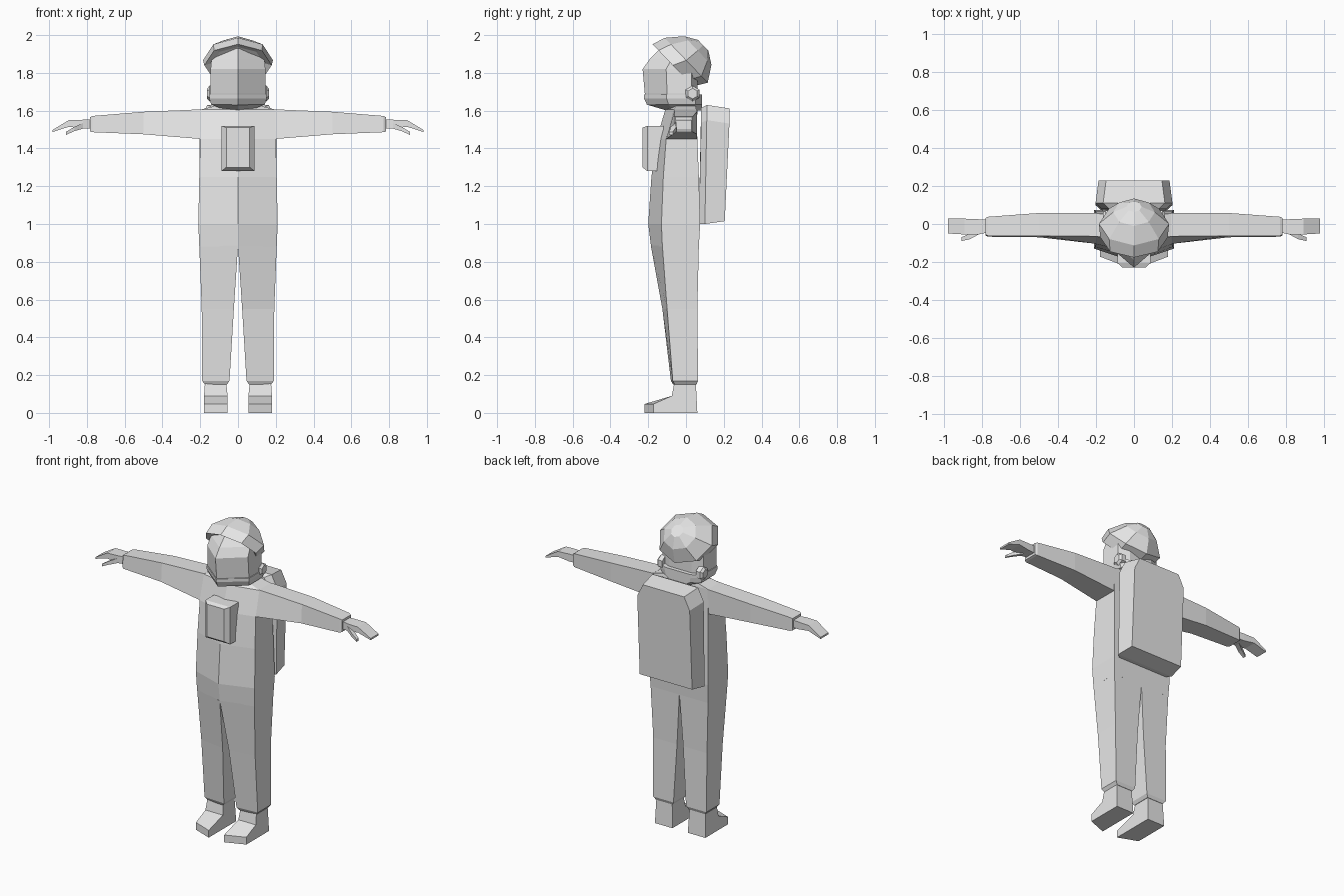
import bpy, bmesh, math
from mathutils import Vector

if "Cube" in bpy.data.objects:
    bpy.data.objects.remove(bpy.data.objects["Cube"])

suit = bpy.data.materials.new("pale_grey")
suit.diffuse_color = (0.8, 0.8, 0.8, 1)
suit.use_nodes = True
suit.node_tree.nodes["Principled BSDF"].inputs["Base Color"].default_value = suit.diffuse_color


def loft(name, rings, mirror=False):
    """Skin a list of equal-length rings, cap both ends, optionally mirror over x."""
    bm = bmesh.new()
    vs = [[bm.verts.new(p) for p in ring] for ring in rings]
    n = len(vs[0])
    for a, b in zip(vs, vs[1:]):
        for i in range(n):
            j = (i + 1) % n
            bm.faces.new((a[i], a[j], b[j], b[i]))
    bm.faces.new(vs[0])
    bm.faces.new(vs[-1])
    bmesh.ops.remove_doubles(bm, verts=bm.verts, dist=0.0005)
    bmesh.ops.recalc_face_normals(bm, faces=bm.faces)
    me = bpy.data.meshes.new(name)
    bm.to_mesh(me)
    bm.free()
    me.materials.append(suit)
    ob = bpy.data.objects.new(name, me)
    bpy.context.collection.objects.link(ob)
    if mirror:
        ob.modifiers.new("mirror", 'MIRROR').use_mirror_merge = False
    return ob


def sym(half, z):
    """Close a half outline (x >= 0) into a symmetric ring at height z."""
    pts = half + [(-x, y) for x, y in reversed(half) if x > 0]
    return [(x, y, z) for x, y in pts]


# Torso with a ridge down the front: z, half width, ridge y, outer front y, back y
torso = [(.88, .205, -.185, -.125, .068), (1.0, .21, -.20, -.13, .075),
         (1.25, .205, -.183, -.12, .068), (1.45, .20, -.155, -.105, .06),
         (1.605, .20, -.11, -.065, .055), (1.63, .10, -.075, -.05, .05)]
loft("torso", [sym([(0, f), (w, o), (w, b), (0, b)], z)
               for z, w, f, o, b in torso])

# Legs: z, inner x, outer x, inner front y, outer front y, back y
legs = [(.885, 0, .205, -.186, -.125, .068), (.55, .022, .192, -.125, -.10, .06),
        (.17, .045, .19, -.08, -.07, .064), (.15, .058, .175, -.068, -.06, .055)]
loft("leg", [[(i, fi, z), (o, fo, z), (o, b, z), (i, b, z)]
             for z, i, o, fi, fo, b in legs], True)

# Boots: side profile swept across x, toe cut back on the outside
boot = [(.055, .062, -.22), (.18, .175, -.172)]
loft("boot", [[(x, .06, 0), (x, toe, 0), (x, toe, .047), (x, -.075, .09),
               (xt, -.062, .16), (xt, .052, .16)] for x, xt, toe in boot], True)

# Arms: x, bottom z, top z, lower front y, upper front y, back y
arms = [(.195, 1.45, 1.607, -.105, -.065, .057), (.5, 1.475, 1.594, -.07, -.062, .058),
        (.77, 1.486, 1.572, -.067, -.062, .038), (.783, 1.49, 1.566, -.06, -.055, .032)]
loft("arm", [[(x, f, b), (x, g, t), (x, k, t), (x, k, b)]
             for x, b, t, f, g, k in arms], True)

# Hands and thumbs: x, front y, back y, bottom z, top z
hand = [(.775, -.045, .022, 1.505, 1.552), (.82, -.055, .025, 1.505, 1.552),
        (.895, -.055, .028, 1.515, 1.55), (.982, -.05, .03, 1.487, 1.498)]
thumb = [(.82, -.055, -.02, 1.505, 1.535), (.865, -.08, -.05, 1.492, 1.515),
         (.91, -.09, -.07, 1.472, 1.488)]
for name, rows in (("hand", hand), ("thumb", thumb)):
    loft(name, [[(x, f, b), (x, f, t), (x, k, t), (x, k, b)]
                for x, f, k, b, t in rows], True)

# Backpack with cut upper corners, tapering to the back
def pack_ring(y_top, y_bot, w, top, bot):
    return [(w, y_bot, bot), (w, y_top, top - .08), (w - .04, y_top, top),
            (.04 - w, y_top, top), (-w, y_top, top - .08), (-w, y_bot, bot)]


loft("backpack", [pack_ring(.08, .068, .17, 1.615, 1.0),
                  pack_ring(.11, .10, .203, 1.63, 1.0),
                  pack_ring(.23, .205, .187, 1.612, 1.015)])

# Chest control box with a bevelled front
def box_ring(y, w, lo, hi):
    return [(-w, y, lo), (w, y, lo), (w, y, hi), (-w, y, hi)]


loft("chest_box", [box_ring(-.12, .088, 1.28, 1.52), box_ring(-.205, .088, 1.28, 1.52),
                   box_ring(-.23, .062, 1.30, 1.51)])

# Helmet shell: octagonal rings around an axis leaning up and back
axis, up = Vector((0, .72, .69)), Vector((0, -.69, .72))
centre = Vector((0, -.07, 1.84))


def shell_ring(d, shift, ru, rx):
    return [centre + axis * d + up * (shift + ru * math.cos(a)) + Vector((rx * math.sin(a), 0, 0))
            for a in (math.tau * i / 8 for i in range(8))]


loft("helmet_shell", [shell_ring(.02, 0, .115, .135), shell_ring(0, 0, .155, .178),
                      shell_ring(.07, -.03, .165, .185), shell_ring(.15, -.035, .105, .11),
                      shell_ring(.19, -.035, .04, .04)])

# Visor: a wedge-fronted loft: z, ridge y, side x, side y
visor = [(1.63, -.205, .14, -.09), (1.69, -.218, .148, -.10),
         (1.82, -.23, .145, -.105), (1.875, -.19, .14, -.075), (1.93, -.135, .09, -.05)]
loft("visor", [sym([(0, f), (w, s), (w, .03), (.08, .06)], z) for z, f, w, s in visor])

# Chin guard band and the taper below it
chin = [(1.60, -.10, .06, -.06), (1.632, -.207, .142, -.092),
        (1.665, -.222, .152, -.103), (1.685, -.222, .152, -.103)]
loft("chin_guard", [sym([(0, f), (w, s), (w, .05), (w * .6, .085)], z) for z, f, w, s in chin])

# Hexagonal ear caps
loft("ear_cap", [[(x, .035 + r * math.cos(a), 1.69 + r * math.sin(a))
                  for a in (math.tau * (i + .5) / 6 for i in range(6))]
                 for x, r in ((.12, .042), (.15, .042), (.163, .028))], True)

# Neck
loft("neck", [sym([(0, -.08), (.11, -.05), (.11, .05), (0, .06)], z) for z in (1.58, 1.66)])
